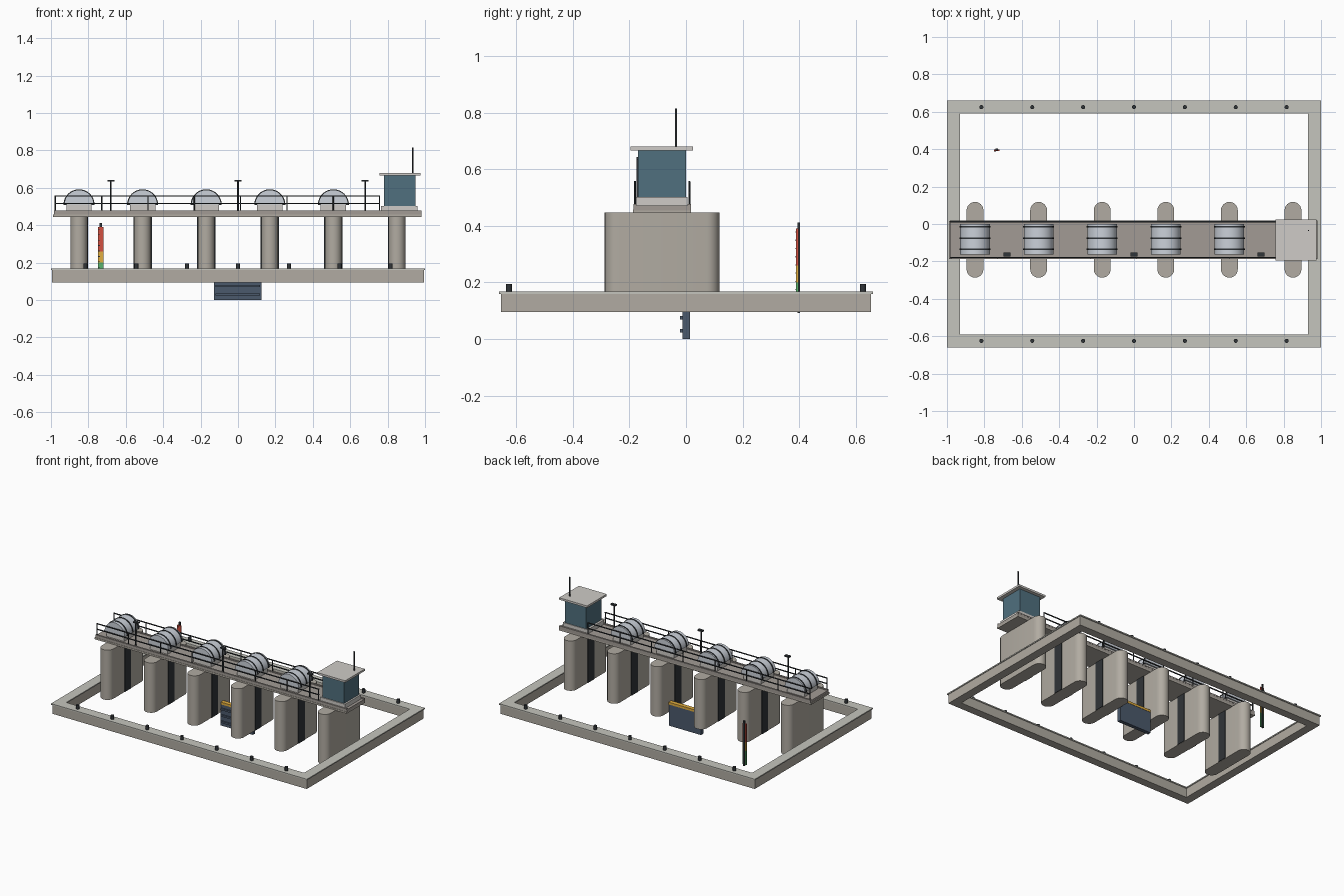
import bpy, bmesh, math

if "Cube" in bpy.data.objects:
    bpy.data.objects.remove(bpy.data.objects["Cube"])


def material(name, rgb):
    m = bpy.data.materials.new(name)
    m.diffuse_color = (*rgb, 1)
    m.use_nodes = True
    m.node_tree.nodes["Principled BSDF"].inputs["Base Color"].default_value = m.diffuse_color
    return m


CONCRETE = material("concrete", (0.44, 0.41, 0.36))
CAP = material("cap_stone", (0.56, 0.56, 0.51))
DECK = material("deck_grey", (0.36, 0.33, 0.30))
PALE = material("pale_panel", (0.62, 0.60, 0.57))
DARK = material("dark_metal", (0.03, 0.035, 0.04))
STEEL = material("light_steel", (0.60, 0.64, 0.70))
GLASS = material("blue_glass", (0.08, 0.16, 0.21))
NAVY = material("gate_blue", (0.07, 0.10, 0.15))
AMBER = material("amber", (0.75, 0.42, 0.05))
RED = material("red", (0.65, 0.08, 0.05))
GREEN = material("green", (0.10, 0.45, 0.15))


def finish(name, bm, mat, smooth=False):
    bmesh.ops.recalc_face_normals(bm, faces=bm.faces)
    me = bpy.data.meshes.new(name)
    bm.to_mesh(me)
    bm.free()
    ob = bpy.data.objects.new(name, me)
    bpy.context.collection.objects.link(ob)
    me.materials.append(mat)
    if smooth:
        bpy.context.view_layer.objects.active = ob
        bpy.ops.object.select_all(action='DESELECT')
        ob.select_set(True)
        bpy.ops.object.shade_smooth_by_angle(angle=math.radians(35))
    return ob


def box(name, x, y, z, mat):
    """Box given by (min, max) on each axis."""
    bm = bmesh.new()
    bmesh.ops.create_cube(bm, size=1)
    for v in bm.verts:
        v.co = [(r[0] + r[1]) / 2 + c * (r[1] - r[0]) for r, c in zip((x, y, z), v.co)]
    return finish(name, bm, mat)


def prism(name, points, offset, mat, smooth=True):
    """Extrude a closed outline of 3D points along an offset."""
    bm = bmesh.new()
    face = bm.faces.new([bm.verts.new(p) for p in points])
    top = bmesh.ops.extrude_face_region(bm, geom=[face])["geom"]
    bmesh.ops.translate(bm, vec=offset,
                        verts=[g for g in top if isinstance(g, bmesh.types.BMVert)])
    return finish(name, bm, mat, smooth)


def rod(name, x, y, z0, z1, r, mat=DARK, n=12):
    pts = [(x + r * math.cos(2 * math.pi * i / n), y + r * math.sin(2 * math.pi * i / n), z0)
           for i in range(n)]
    return prism(name, pts, (0, 0, z1 - z0), mat)


def half_drum(name, x, y0, y1, z, r, mat):
    pts = [(x + r * math.cos(math.pi * i / 24), y0, z + r * math.sin(math.pi * i / 24))
           for i in range(25)]
    return prism(name, pts, (0, y1 - y0, 0), mat)


# Basin walls with slightly wider caps, and bollards on the long walls
for s, side in ((-1, "front"), (1, "back")):
    box(f"{side}_wall", (-0.935, 0.935), sorted((s * 0.595, s * 0.653)), (0.095, 0.16), CONCRETE)
    box(f"{side}_wall_cap", (-0.93, 0.93), sorted((s * 0.59, s * 0.66)), (0.16, 0.168), CAP)
    for i in range(7):
        rod(f"{side}_bollard", (i - 3) * 0.272, s * 0.625, 0.165, 0.195, 0.011)
for s, side in ((-1, "left"), (1, "right")):
    box(f"{side}_wall", sorted((s * 0.935, s * 0.995)), (-0.653, 0.653), (0.095, 0.16), CONCRETE)
    box(f"{side}_wall_cap", sorted((s * 0.93, s)), (-0.66, 0.66), (0.16, 0.168), CAP)

# Round-ended piers with dark gate guides on the faces inside each bay
HW = 0.045
for i in range(6):
    px = -0.85 + 0.34 * i
    outline = []
    for cy, start in ((0.073, 0), (-0.242, math.pi)):
        outline += [(px + HW * math.cos(start + math.pi * k / 12),
                     cy + HW * math.sin(start + math.pi * k / 12), 0.095) for k in range(13)]
    prism("pier", outline, (0, 0, 0.352), CONCRETE)
    for s in (-1, 1):
        if 0 <= i + s <= 5:
            box("gate_guide", sorted((px + s * 0.04, px + s * 0.049)), (-0.12, -0.052),
                (0.096, 0.446), DARK)

# Deck slab and kerbs
box("deck_slab", (-0.985, 0.98), (-0.185, 0.017), (0.455, 0.472), DECK)
box("deck_underside", (-0.99, 0.98), (-0.187, 0.017), (0.445, 0.457), CONCRETE)
for y in (-0.18, 0.012):
    box("deck_kerb", (-0.985, 0.98), (y - 0.006, y + 0.006), (0.47, 0.478), DECK)

# Railings along both deck edges
for y in (-0.18, 0.012):
    for z in (0.517, 0.556):
        box("handrail", (-0.98, 0.76), (y - 0.003, y + 0.003), (z - 0.003, z + 0.003), DARK)
    for i in range(8):
        rod("rail_post", -0.977 + 1.734 * i / 7, y, 0.472, 0.556, 0.0035, n=8)

# Hoist drums with bands on low plinths
for i in range(5):
    dx = -0.85 + 0.34 * i
    box("hoist_plinth", (dx - 0.068, dx + 0.068), (-0.155, -0.01), (0.47, 0.513), PALE)
    half_drum("hoist_drum", dx, -0.163, 0.0, 0.51, 0.079, STEEL)
    for y in (-0.136, -0.075, -0.014):
        half_drum("drum_band", dx, y - 0.004, y + 0.004, 0.509, 0.083, DARK)

# Deck lamps
for x in (-0.68, 0, 0.68):
    rod("lamp_post", x, -0.17, 0.472, 0.64, 0.0045)
    box("lamp_head", (x - 0.019, x + 0.019), (-0.174, -0.153), (0.634, 0.643), DARK)

# Control cabin
box("cabin_base", (0.765, 0.96), (-0.177, 0.005), (0.472, 0.502), PALE)
box("cabin_walls", (0.78, 0.948), (-0.17, 0.0), (0.502, 0.667), GLASS)
box("cabin_roof", (0.757, 0.975), (-0.196, 0.024), (0.666, 0.68), PALE)
rod("cabin_mast", 0.933, -0.035, 0.68, 0.815, 0.004)

# Spare gate leaf in the middle bay
box("gate_leaf", (-0.127, 0.125), (-0.012, 0.014), (0.0, 0.15), NAVY)
box("gate_leaf_top", (-0.127, 0.125), (-0.014, 0.016), (0.15, 0.166), AMBER)
for z in (0.03, 0.075, 0.12):
    box("gate_rib", (-0.12, 0.118), (-0.022, -0.011), (z - 0.006, z + 0.006), NAVY)

# Water level gauge
box("gauge_post", (-0.74, -0.728), (0.393, 0.403), (0.093, 0.412), DARK)
for z0, z1, mat in ((0.1, 0.2, GREEN), (0.2, 0.26, AMBER), (0.26, 0.39, RED)):
    box("gauge_board", (-0.749, -0.719), (0.389, 0.397), (z0, z1), mat)
for i in range(10):
    z = 0.115 + i * 0.029
    box("gauge_tick", (-0.749, -0.738), (0.3875, 0.39), (z, z + 0.004), DARK)
